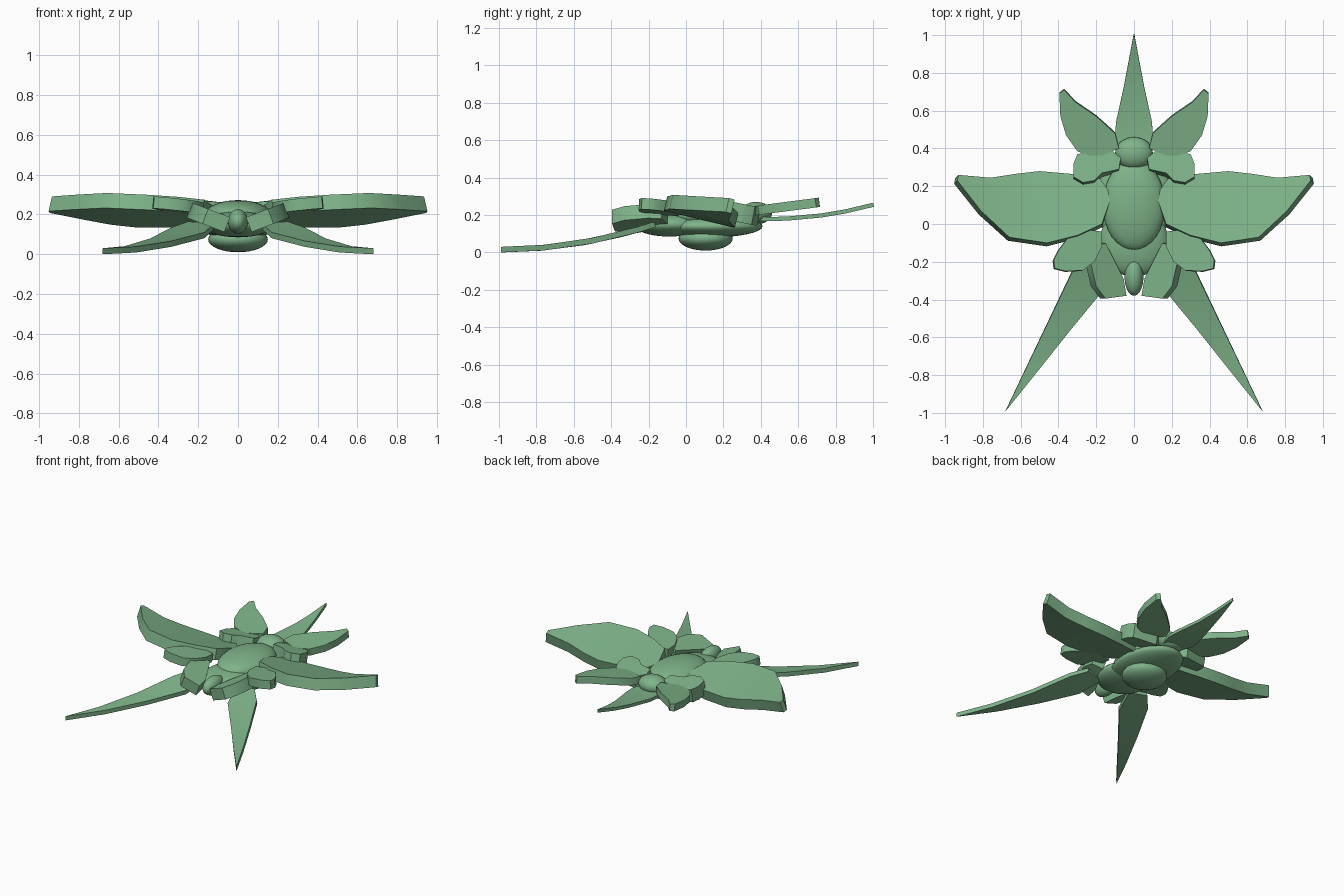
import bpy
import bmesh

if "Cube" in bpy.data.objects:
    bpy.data.objects.remove(bpy.data.objects["Cube"], do_unlink=True)

green = bpy.data.materials.new("leaf green")
green.use_nodes = True
colour = (0.21, 0.45, 0.25, 1)
green.diffuse_color = colour
green.node_tree.nodes["Principled BSDF"].inputs["Base Color"].default_value = colour


def select_only(obj):
    bpy.ops.object.select_all(action="DESELECT")
    obj.select_set(True)
    bpy.context.view_layer.objects.active = obj


def blob(name, location, radii):
    """Smooth ellipsoid for a swollen body part."""
    bpy.ops.mesh.primitive_uv_sphere_add(segments=32, ring_count=16, location=location)
    obj = bpy.context.object
    obj.name = name
    obj.scale = radii
    bpy.ops.object.transform_apply(location=False, rotation=False, scale=True)
    obj.data.materials.append(green)
    bpy.ops.object.shade_smooth()
    return obj


def leaf(name, edge_a, edge_b, height, thickness, mirrored=True, across=6):
    """Blade spanning two plan edges, lifted by a height rule and thickened downwards."""
    bm = bmesh.new()
    rows = []
    for a, b in zip(edge_a, edge_b):
        row = []
        for i in range(across + 1):
            f = i / across
            x = a[0] + (b[0] - a[0]) * f
            y = a[1] + (b[1] - a[1]) * f
            row.append(bm.verts.new((x, y, height(x, y))))
        rows.append(row)
    for low, high in zip(rows, rows[1:]):
        for i in range(across):
            bm.faces.new((low[i], low[i + 1], high[i + 1], high[i]))
    bm.normal_update()
    if sum(face.normal.z for face in bm.faces) < 0:
        bmesh.ops.reverse_faces(bm, faces=bm.faces[:])
    mesh = bpy.data.meshes.new(name)
    bm.to_mesh(mesh)
    bm.free()
    mesh.materials.append(green)
    obj = bpy.data.objects.new(name, mesh)
    bpy.context.collection.objects.link(obj)
    select_only(obj)
    solid = obj.modifiers.new("thickness", "SOLIDIFY")
    solid.thickness = thickness
    solid.offset = -1
    if mirrored:
        obj.modifiers.new("other side", "MIRROR").use_clip = False
    for modifier in list(obj.modifiers):
        bpy.ops.object.modifier_apply(modifier=modifier.name)
    bpy.ops.object.shade_smooth_by_angle(angle=0.6)
    return obj


# Body: layered rounded masses
blob("upper_body", (0, 0.1, 0.2), (0.165, 0.24, 0.072))
blob("middle_body", (0, 0.13, 0.14), (0.2, 0.28, 0.06))
blob("belly", (0, 0.105, 0.075), (0.15, 0.145, 0.065))
blob("front_collar", (0, -0.09, 0.15), (0.18, 0.19, 0.065))
blob("snout", (0, -0.28, 0.165), (0.05, 0.1, 0.062))
blob("rear_bump", (0, 0.375, 0.21), (0.1, 0.085, 0.06))

# Main wings: raised at the front edge and the tips
leaf("wings",
     [(0.13, 0.17), (0.18, 0.24), (0.33, 0.265), (0.5, 0.28),
      (0.63, 0.265), (0.76, 0.245), (0.93, 0.26)],
     [(0.125, 0.13), (0.17, 0), (0.3, -0.06), (0.46, -0.1),
      (0.66, -0.07), (0.81, 0.07), (0.935, 0.23)],
     lambda x, y: 0.255 - 0.24 * (y - 0.08) + 0.25 * max(0, x - 0.4) ** 2, 0.078)

# Rear leaves pointing back and outwards
leaf("rear_leaves",
     [(0.08, 0.4), (0.1, 0.48), (0.2, 0.57), (0.31, 0.645), (0.37, 0.71)],
     [(0.2, 0.35), (0.3, 0.385), (0.36, 0.47), (0.39, 0.57), (0.395, 0.69)],
     lambda x, y: 0.25 + 0.13 * (y - 0.38), 0.05)

# Short thick paddles beside the rear bump
leaf("rear_paddles",
     [(0.07, 0.35), (0.13, 0.4), (0.22, 0.385), (0.3, 0.37), (0.32, 0.32)],
     [(0.08, 0.29), (0.17, 0.27), (0.21, 0.23), (0.27, 0.22), (0.32, 0.25)],
     lambda x, y: 0.27 - 0.2 * (y - 0.25), 0.1)

# Side leaves in front of the wings
leaf("front_side_leaves",
     [(0.17, -0.04), (0.25, -0.03), (0.34, -0.06), (0.4, -0.14), (0.425, -0.19)],
     [(0.17, -0.12), (0.21, -0.2), (0.27, -0.245), (0.36, -0.25), (0.42, -0.235)],
     lambda x, y: 0.26 + 0.1 * (x - 0.17) - 0.06 * (y + 0.14), 0.06)

# Front leaves either side of the snout, outer edges raised
leaf("front_leaves",
     [(0.15, -0.1), (0.09, -0.22), (0.055, -0.29), (0.04, -0.38)],
     [(0.22, -0.13), (0.23, -0.2), (0.2, -0.33), (0.15, -0.395)],
     lambda x, y: 0.19 + 0.38 * (x - 0.05), 0.08)

# Long front spikes sweeping down to the ground
leaf("front_spikes",
     [(0.12, -0.2), (0.17, -0.36), (0.335, -0.56), (0.51, -0.78), (0.675, -0.985)],
     [(0.25, -0.17), (0.33, -0.26), (0.445, -0.5), (0.57, -0.76), (0.68, -0.99)],
     lambda x, y: 0.03 + 0.2 * (y + 0.99) ** 2, 0.03)

# Single rear spike rising to its tip
half_widths = [(0.07, 0.38), (0.1, 0.47), (0.095, 0.54), (0.055, 0.72), (0.03, 0.85), (0.002, 1)]
leaf("rear_spike",
     [(-w, y) for w, y in half_widths], half_widths,
     lambda x, y: 0.19 + 0.25 * (y - 0.45) ** 2, 0.022, mirrored=False)
